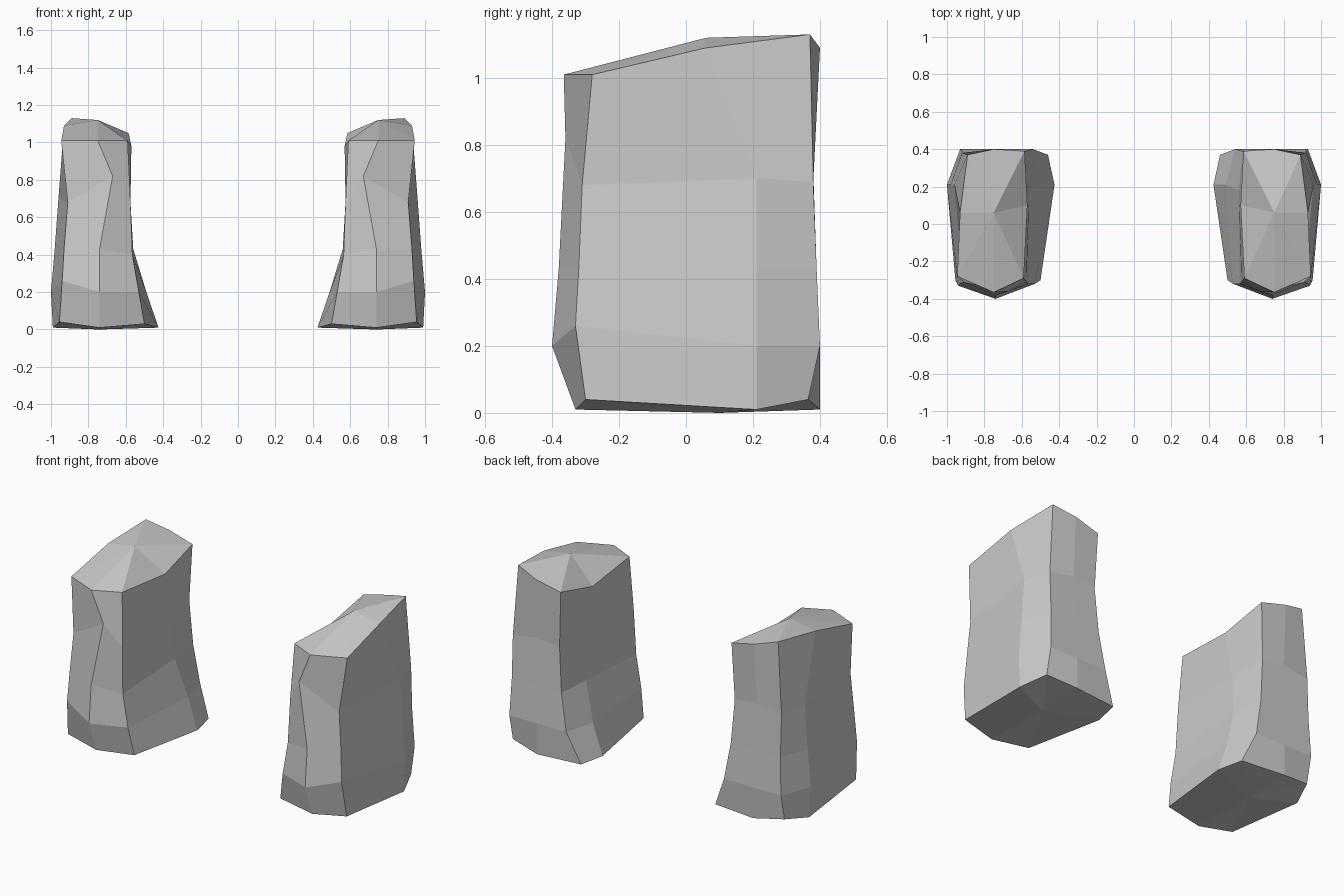
import bpy, bmesh

# Cross-sections of one block, bottom to top. Each runs: front centre, front outer,
# mid outer, back outer, back centre, back inner, mid inner, front inner.
RINGS = [
    [(.74, -.33, .01), (.955, -.30, .04), (.99, .21, .01), (.93, .365, .04),
     (.74, .40, .01), (.46, .37, .01), (.425, .21, .01), (.50, -.30, .03)],
    [(.74, -.40, .20), (.94, -.33, .26), (1.0, .21, .20), (.93, .40, .20),
     (.74, .40, .20), (.54, .40, .20), (.49, .21, .20), (.53, -.32, .20)],
    [(.74, -.38, .43), (.93, -.32, .43), (.98, .21, .43), (.92, .39, .43),
     (.74, .39, .43), (.58, .39, .43), (.56, .18, .43), (.565, -.32, .40)],
    [(.67, -.36, .82), (.91, -.31, .68), (.96, .21, .70), (.92, .38, .69),
     (.75, .38, .72), (.60, .38, .70), (.575, .15, .68), (.575, -.31, .68)],
    [(.75, -.365, 1.01), (.945, -.28, 1.01), (.93, .06, 1.09), (.89, .37, 1.13),
     (.75, .40, 1.09), (.585, .39, 1.05), (.57, .10, .98), (.59, -.29, 1.01)],
]
SOLE_CENTRE = (.74, .10, 0)
TOP_CENTRE = (.75, .06, 1.12)

# Skin the sections and close both ends with fans
bm = bmesh.new()
rings = [[bm.verts.new(p) for p in ring] for ring in RINGS]
sole, top = bm.verts.new(SOLE_CENTRE), bm.verts.new(TOP_CENTRE)
n = len(rings[0])
for i in range(n):
    j = (i + 1) % n
    for low, high in zip(rings, rings[1:]):
        bm.faces.new((low[i], low[j], high[j], high[i]))
    bm.faces.new((rings[0][j], rings[0][i], sole))
    bm.faces.new((rings[-1][i], rings[-1][j], top))
bmesh.ops.recalc_face_normals(bm, faces=bm.faces)

mesh = bpy.data.meshes.new("boot_pair")
bm.to_mesh(mesh)
bm.free()
boots = bpy.data.objects.new("boot_pair", mesh)
bpy.context.collection.objects.link(boots)

# Second block mirrored across the centre
mirror = boots.modifiers.new("mirror", 'MIRROR')
mirror.use_axis[0] = True
mirror.use_mirror_merge = False
